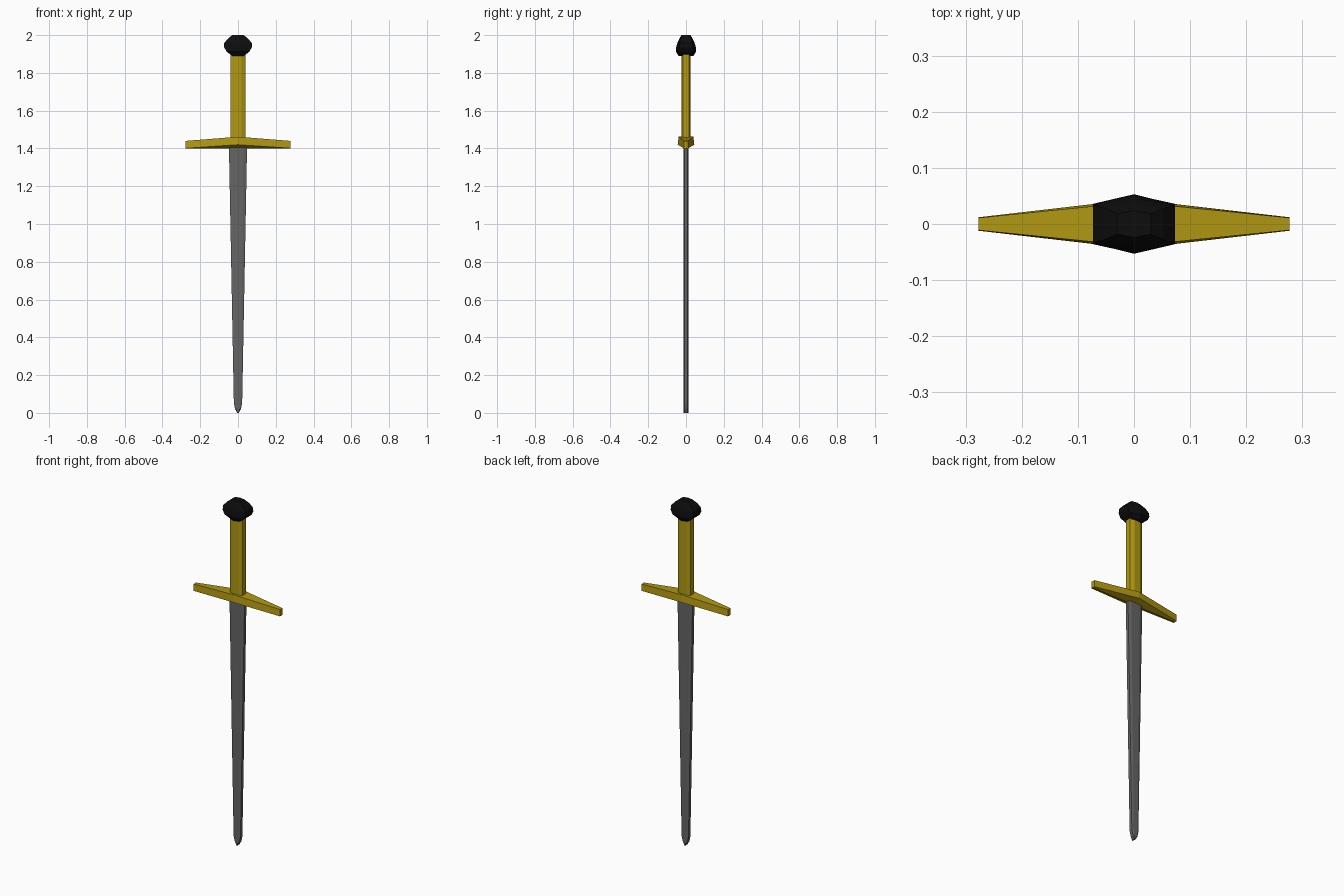
import bpy, bmesh

if "Cube" in bpy.data.objects:
    bpy.data.objects.remove(bpy.data.objects["Cube"])


def material(name, rgb):
    m = bpy.data.materials.new(name)
    m.diffuse_color = (*rgb, 1)
    m.use_nodes = True
    m.node_tree.nodes["Principled BSDF"].inputs["Base Color"].default_value = m.diffuse_color
    return m


gold = material("gold", (0.44, 0.315, 0.006))
steel = material("steel", (0.13, 0.13, 0.13))
black = material("black", (0.004, 0.004, 0.004))


def loft(name, rings, mat):
    """Skin a stack of equal-sized rings and cap both ends."""
    bm = bmesh.new()
    loops = [[bm.verts.new(p) for p in ring] for ring in rings]
    n = len(loops[0])
    for a, b in zip(loops, loops[1:]):
        for i in range(n):
            j = (i + 1) % n
            bm.faces.new((a[i], a[j], b[j], b[i]))
    bm.faces.new(loops[0][::-1])
    bm.faces.new(loops[-1])
    bmesh.ops.recalc_face_normals(bm, faces=bm.faces)
    me = bpy.data.meshes.new(name)
    bm.to_mesh(me)
    bm.free()
    me.materials.append(mat)
    ob = bpy.data.objects.new(name, me)
    bpy.context.collection.objects.link(ob)
    return ob


def chamfered(z, w, d, flat, side):
    """Eight-sided section: half width w, half depth d, broad flat, thin side."""
    return [(-flat, -d, z), (flat, -d, z), (w, -side, z), (w, side, z),
            (flat, d, z), (-flat, d, z), (-w, side, z), (-w, -side, z)]


# blade: tapering, constant thickness, short blunt point
loft("blade", [chamfered(z, w, 0.013, w * 0.6, 0.009)
               for z, w in ((0, 0.004), (0.02, 0.015), (0.05, 0.022), (1.41, 0.048))], steel)

# grip
loft("grip", [chamfered(z, 0.039, 0.025, 0.019, 0.016) for z in (1.45, 1.9)], gold)


# crossguard: thick in the middle, with a keel underneath
def guard_section(x, top_y, low_y, low_z, top_z):
    return [(x, -top_y, top_z), (x, -low_y, low_z), (x, 0, 1.40),
            (x, low_y, low_z), (x, top_y, top_z)]


loft("crossguard", [guard_section(-0.277, 0.011, 0.012, 1.401, 1.44),
                    guard_section(0, 0.039, 0.044, 1.42, 1.462),
                    guard_section(0.277, 0.011, 0.012, 1.401, 1.44)], gold)


# pommel: faceted six-sided knob (half width, centre depth, corner depth)
def pommel_ring(z, a, b, c):
    return [(0, -b, z), (a, -c, z), (a, c, z), (0, b, z), (-a, c, z), (-a, -c, z)]


loft("pommel", [pommel_ring(*r) for r in (
    (1.89, 0.030, 0.040, 0.026), (1.912, 0.060, 0.053, 0.038),
    (1.935, 0.073, 0.052, 0.036), (1.958, 0.073, 0.046, 0.034),
    (1.982, 0.053, 0.035, 0.028), (2.0, 0.030, 0.024, 0.018))], black)
